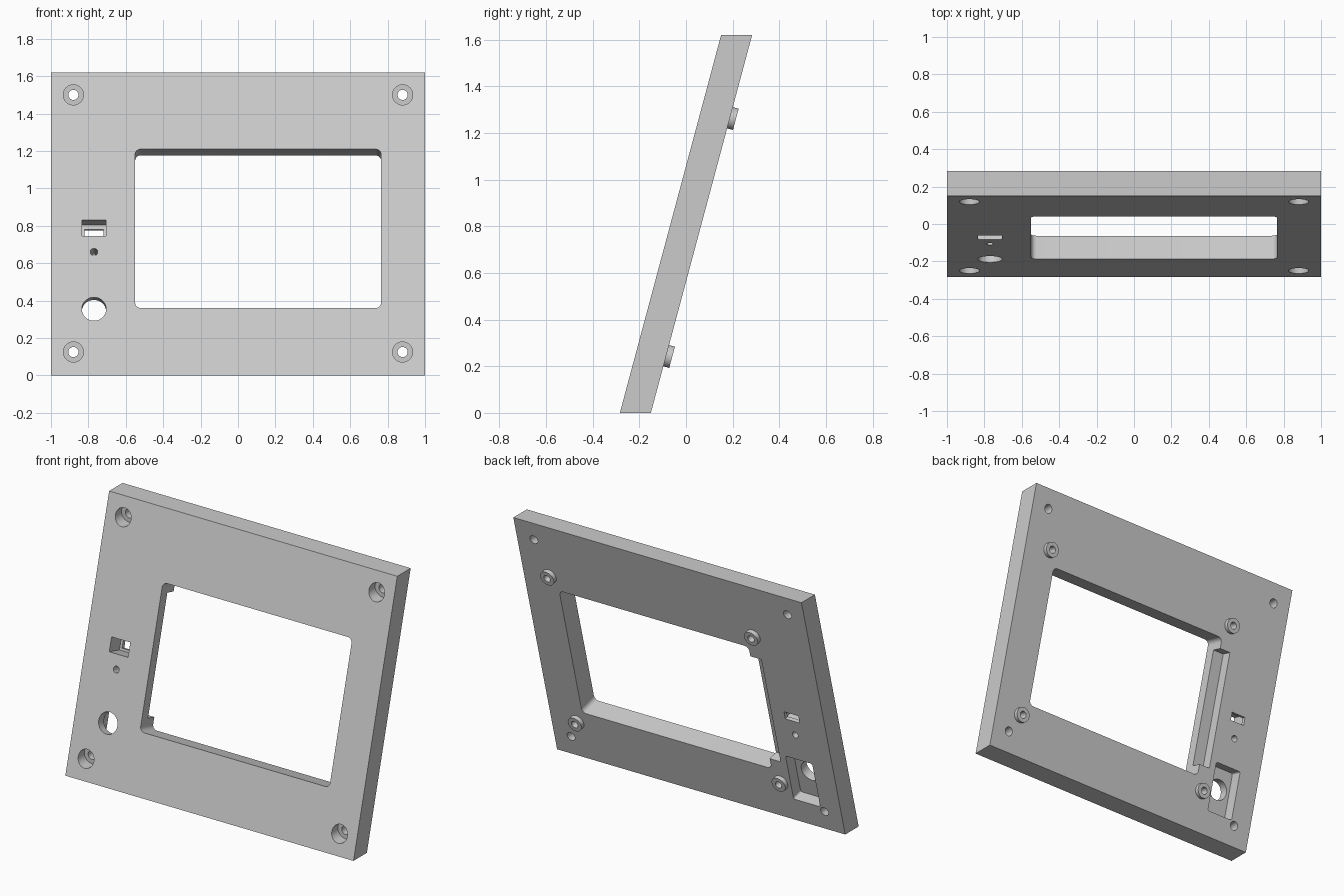
import bpy, bmesh, math
from mathutils import Matrix, Vector

if "Cube" in bpy.data.objects:
    bpy.data.objects.remove(bpy.data.objects["Cube"])

TILT = math.radians(15)
HEIGHT, FRONT_Y, THICK_Y = 1.62, -0.2835, 0.133
T = THICK_Y * math.cos(TILT)               # thickness square to the panel
LEAN = Matrix.Translation((0, FRONT_Y, 0)) @ Matrix.Rotation(-TILT, 4, 'X')
C = math.cos(TILT)

grey = bpy.data.materials.new("light grey plastic")
grey.diffuse_color = (0.6, 0.6, 0.6, 1)
grey.use_nodes = True
grey.node_tree.nodes["Principled BSDF"].inputs["Base Color"].default_value = grey.diffuse_color


def make(name, bm):
    bmesh.ops.recalc_face_normals(bm, faces=bm.faces)
    me = bpy.data.meshes.new(name)
    bm.to_mesh(me)
    bm.free()
    me.materials.append(grey)
    ob = bpy.data.objects.new(name, me)
    bpy.context.collection.objects.link(ob)
    return ob


def box(name, x, w, v, radius=0, matrix=LEAN):
    """Block in panel space: x across, w depth from the front face, v up the slope."""
    bm = bmesh.new()
    size = (x[1] - x[0], w[1] - w[0], v[1] - v[0])
    mid = Vector((sum(x) / 2, sum(w) / 2, sum(v) / 2))
    bmesh.ops.create_cube(bm, size=1, matrix=Matrix.Translation(mid) @ Matrix.Diagonal((*size, 1)))
    if radius:
        edges = [e for e in bm.edges if abs(e.verts[0].co.y - e.verts[1].co.y) > 1e-4]
        bmesh.ops.bevel(bm, geom=edges, offset=radius, segments=6, profile=0.5, affect='EDGES')
    bm.transform(matrix)
    return make(name, bm)


def rod(name, x, w, v, r, matrix=LEAN, segments=40):
    """Cylinder running along the depth axis from w[0] to w[1]."""
    bm = bmesh.new()
    m = Matrix.Translation((x, sum(w) / 2, v)) @ Matrix.Rotation(math.pi / 2, 4, 'X')
    bmesh.ops.create_cone(bm, cap_ends=True, segments=segments, radius1=r, radius2=r,
                          depth=w[1] - w[0], matrix=m)
    bm.transform(matrix)
    return make(name, bm)


def combine(target, tool, op='DIFFERENCE'):
    mod = target.modifiers.new("bool", 'BOOLEAN')
    mod.operation, mod.solver, mod.object = op, 'EXACT', tool
    bpy.context.view_layer.objects.active = target
    bpy.ops.object.modifier_apply(modifier=mod.name)
    bpy.data.objects.remove(tool, do_unlink=True)


# Leaning panel with level top and bottom edges
bm = bmesh.new()
shift = HEIGHT * math.tan(TILT)
profile = [(FRONT_Y, 0), (FRONT_Y + THICK_Y, 0),
           (FRONT_Y + THICK_Y + shift, HEIGHT), (FRONT_Y + shift, HEIGHT)]
face = bm.faces.new([bm.verts.new((-1, y, z)) for y, z in profile])
side = bmesh.ops.extrude_face_region(bm, geom=[face])
bmesh.ops.translate(bm, vec=(2, 0, 0), verts=[g for g in side['geom'] if isinstance(g, bmesh.types.BMVert)])
panel = make("tilted_front_panel", bm)

# Screen mounting bosses on the back
bosses = [(x, v) for x in (-0.60, 0.815) for v in (0.288, 1.344)]
for x, v in bosses:
    combine(panel, rod("boss", x, (T - 0.02, T + 0.026), v, 0.047), 'UNION')
for x, v in bosses:
    combine(panel, rod("boss_hole", x, (T - 0.05, T + 0.1), v, 0.022))

# Screen window, with the connector relief behind its left edge
combine(panel, box("window", (-0.55, 0.765), (-0.1, 0.3), (0.36 / C, 1.21 / C), 0.03))
combine(panel, box("window_relief", (-0.626, -0.45), (0.064, 0.3), (0.445, 1.185)))

# Port recess at the front and its slot through the back
combine(panel, box("port_recess", (-0.835, -0.705), (-0.1, 0.105), (0.745 / C, 0.83 / C)))
combine(panel, box("port_slot", (-0.82, -0.72), (0.05, 0.3), (0.785, 0.836)))

# Indicator hole, round button hole and the pocket behind the button
combine(panel, rod("indicator_hole", -0.77, (-0.1, 0.3), 0.66 / C, 0.02))
combine(panel, box("button_pocket", (-0.855, -0.67), (0.055, 0.3), (0.19, 0.50), 0.012))
combine(panel, rod("button_hole", -0.77, (-0.1, 0.3), 0.355 / C, 0.065))

# Level counterbored screw holes in the corners
for x in (-0.88, 0.88):
    for z in (0.125, 1.5):
        y = FRONT_Y + z * math.tan(TILT)
        level = Matrix.Translation((0, y, 0))
        combine(panel, rod("screw_head", x, (-0.1, 0.06), z, 0.054, level))
        combine(panel, rod("screw_hole", x, (-0.1, 0.3), z, 0.027, level))

# Crisp edges with smooth bores
bpy.ops.object.select_all(action='DESELECT')
panel.select_set(True)
bpy.context.view_layer.objects.active = panel
bpy.ops.object.shade_smooth_by_angle(angle=math.radians(30))
